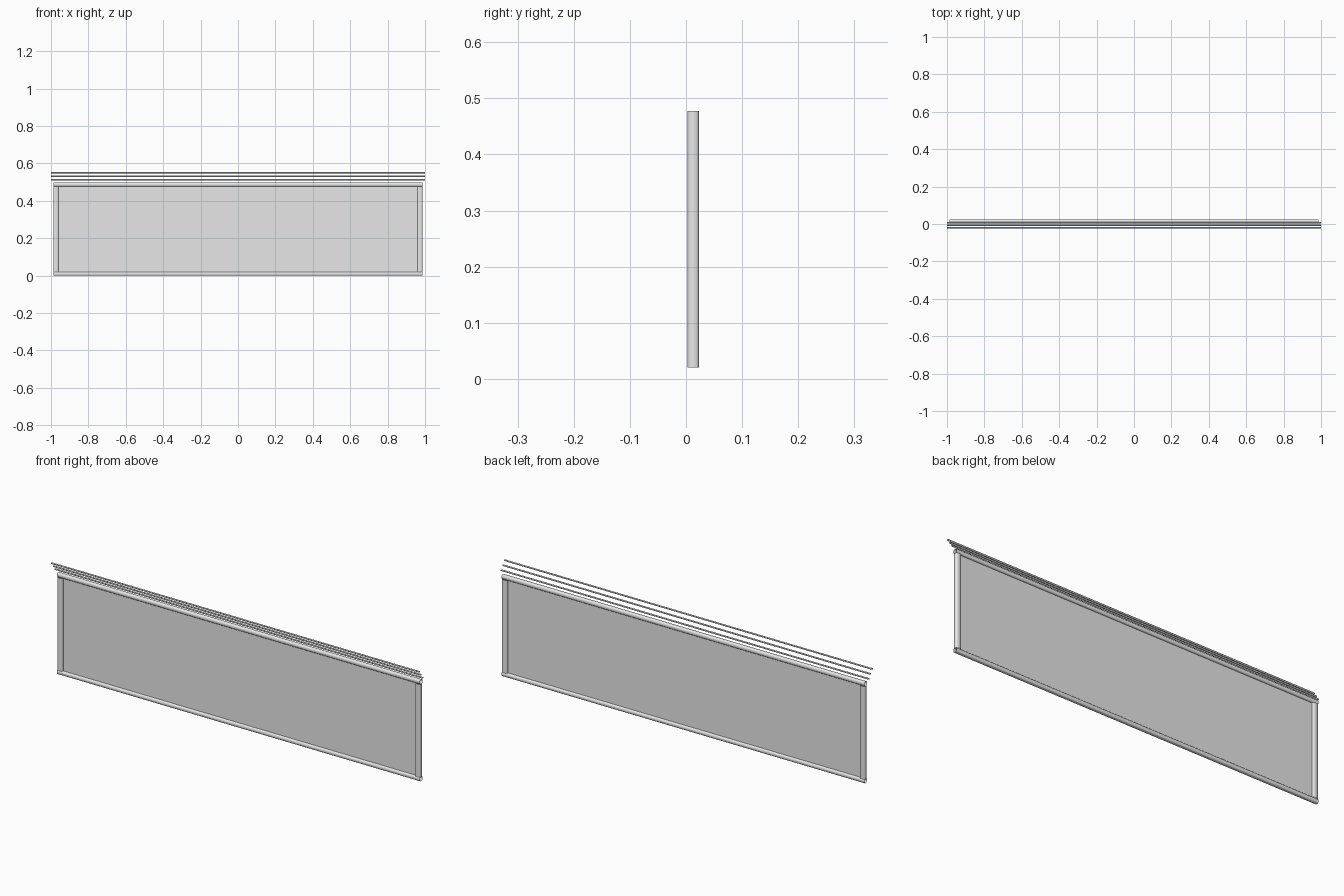
import bpy, bmesh, math
from mathutils import Vector

cube = bpy.data.objects.get("Cube")
if cube:
    bpy.data.objects.remove(cube, do_unlink=True)

grey = bpy.data.materials.new("light grey metal")
grey.use_nodes = True
grey.diffuse_color = (0.8, 0.8, 0.8, 1)
grey.node_tree.nodes["Principled BSDF"].inputs["Base Color"].default_value = (0.8, 0.8, 0.8, 1)


def finish(name, bm, smooth):
    bmesh.ops.recalc_face_normals(bm, faces=bm.faces)
    for f in bm.faces:
        f.smooth = smooth
    me = bpy.data.meshes.new(name)
    bm.to_mesh(me)
    bm.free()
    me.materials.append(grey)
    ob = bpy.data.objects.new(name, me)
    bpy.context.collection.objects.link(ob)
    return ob


def tube(name, start, end, section):
    """Open-ended tube; the section is a list of offset vectors."""
    bm = bmesh.new()
    rings = [[bm.verts.new(Vector(p) + Vector(o)) for o in section] for p in (start, end)]
    n = len(section)
    for i in range(n):
        j = (i + 1) % n
        bm.faces.new((rings[0][i], rings[0][j], rings[1][j], rings[1][i]))
    return finish(name, bm, True)


def chamfered(a, b, c):
    """Chamfered rectangle with half sizes a and b."""
    return [(a, b - c), (a - c, b), (c - a, b), (-a, b - c),
            (-a, c - b), (c - a, -b), (a - c, -b), (a, c - b)]


W, H, Y = 0.987, 0.497, 0.013   # frame half width, height, depth position
R = 0.01                        # half thickness of the frame

# Top and bottom rails run the full width
rail = [(0, p, q) for p, q in chamfered(R, R, 0.004)]
for name, z in (("bottom_rail", R), ("top_rail", H - R)):
    tube(name, (-W, Y, z), (W, Y, z), rail)

# Side posts stand between the rails
post = [(p, q, 0) for p, q in chamfered(0.014, R, 0.004)]
for name, s in (("left_post", 1), ("right_post", -1)):
    x = s * (W - 0.014)
    tube(name, (x, Y, 2 * R), (x, Y, H - 2 * R), post)

# Two infill sheets meeting in the middle
for name, s in (("left_sheet", 1), ("right_sheet", -1)):
    bm = bmesh.new()
    x = s * (W - 0.02)
    bm.faces.new([bm.verts.new(p) for p in
                  ((0, Y, R), (x, Y, R), (x, Y, H - R), (0, Y, H - R))])
    finish(name, bm, False)

# Three wires above the panel, leaning toward the front
wire = [(0, 0.004 * math.cos(t * math.pi / 4), 0.004 * math.sin(t * math.pi / 4))
        for t in range(8)]
for i in range(3):
    y, z = 0.007 - 0.013 * i, 0.512 + 0.0195 * i
    tube("wire_%d" % (i + 1), (-1, y, z), (1, y, z), wire)
